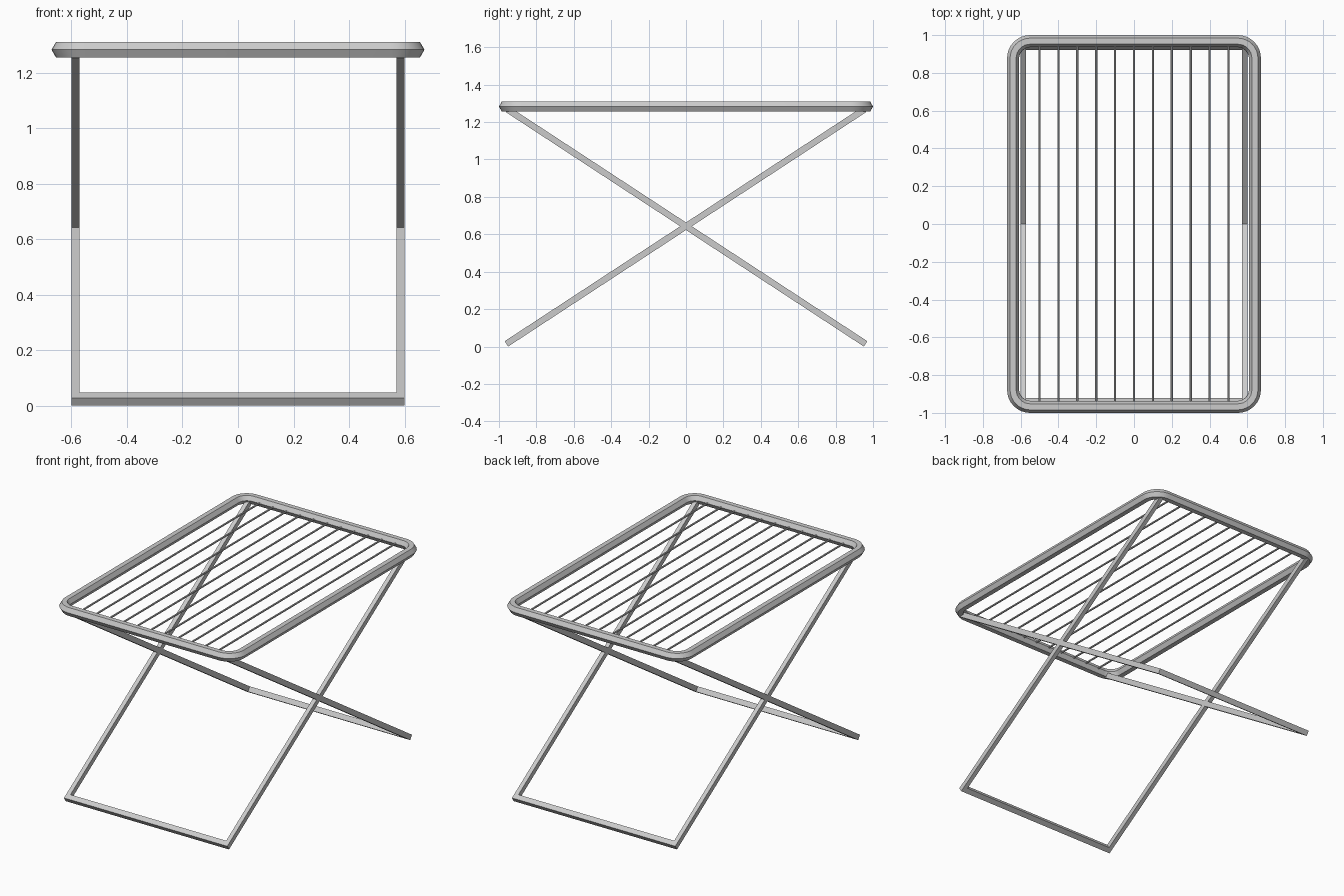
import bpy, bmesh, math
from mathutils import Matrix, Vector

if "Cube" in bpy.data.objects:
    bpy.data.objects.remove(bpy.data.objects["Cube"])

FRAME_Z = 1.283     # centre height of the top frame tube
TUBE_R = 0.032      # hexagonal tube radius


def finish(name, bm, smooth=False):
    bmesh.ops.recalc_face_normals(bm, faces=bm.faces[:])
    mesh = bpy.data.meshes.new(name)
    bm.to_mesh(mesh)
    bm.free()
    ob = bpy.data.objects.new(name, mesh)
    bpy.context.collection.objects.link(ob)
    if smooth:
        bpy.ops.object.select_all(action='DESELECT')
        ob.select_set(True)
        bpy.context.view_layer.objects.active = ob
        bpy.ops.object.shade_smooth_by_angle(angle=math.radians(35))
    return ob


def rounded_rect(hx, hy, r, offset, z, steps=8):
    pts = []
    for k, (sx, sy) in enumerate([(1, 1), (-1, 1), (-1, -1), (1, -1)]):
        for i in range(steps + 1):
            a = math.pi / 2 * (k + i / steps)
            pts.append((sx * (hx - r) + (r + offset) * math.cos(a),
                        sy * (hy - r) + (r + offset) * math.sin(a), z))
    return pts


# Top frame: hexagonal tube swept round a rounded rectangle
bm = bmesh.new()
rings = []
for s in range(6):
    a = math.radians(60 * s)
    pts = rounded_rect(0.64, 0.968, 0.09, TUBE_R * math.cos(a),
                       FRAME_Z + TUBE_R * math.sin(a))
    rings.append([bm.verts.new(p) for p in pts])
n = len(rings[0])
for s in range(6):
    lo, hi = rings[s], rings[(s + 1) % 6]
    for i in range(n):
        j = (i + 1) % n
        bm.faces.new((lo[i], lo[j], hi[j], hi[i]))
finish("top_frame", bm, True)

# Drying wires: eleven thin rods running front to back
bm = bmesh.new()
for i in range(11):
    m = Matrix.Translation((-0.5 + 0.1 * i, 0, FRAME_Z)) @ Matrix.Rotation(math.pi / 2, 4, 'X')
    bmesh.ops.create_cone(bm, cap_ends=True, segments=8, radius1=0.006,
                          radius2=0.006, depth=1.9, matrix=m)
finish("hanging_wires", bm, True)


# Leg: flat U-shaped bar frame, tilted from floor to the opposite frame end
def leg(name, turn):
    start, end = Vector((0, -0.96, 0.0143)), Vector((0, 0.955, 1.268))
    along = (end - start).normalized()
    normal = Vector((1, 0, 0)).cross(along)
    length, t, w, bar = (end - start).length, 0.034, 0.6, 0.028
    outline = [(-w, 0), (w, 0), (w, length), (w - bar, length),
               (w - bar, t), (bar - w, t), (bar - w, length), (-w, length)]
    bm = bmesh.new()
    verts = [bm.verts.new(start + Vector((x, 0, 0)) + along * v - normal * t / 2)
             for x, v in outline]
    face = bm.faces.new(verts)
    ext = bmesh.ops.extrude_face_region(bm, geom=[face])
    top = [g for g in ext["geom"] if isinstance(g, bmesh.types.BMVert)]
    bmesh.ops.translate(bm, verts=top, vec=normal * t)
    bmesh.ops.rotate(bm, verts=bm.verts[:], cent=(0, 0, 0),
                     matrix=Matrix.Rotation(turn, 3, 'Z'))
    finish(name, bm)


leg("front_leg", 0)
leg("back_leg", math.pi)
